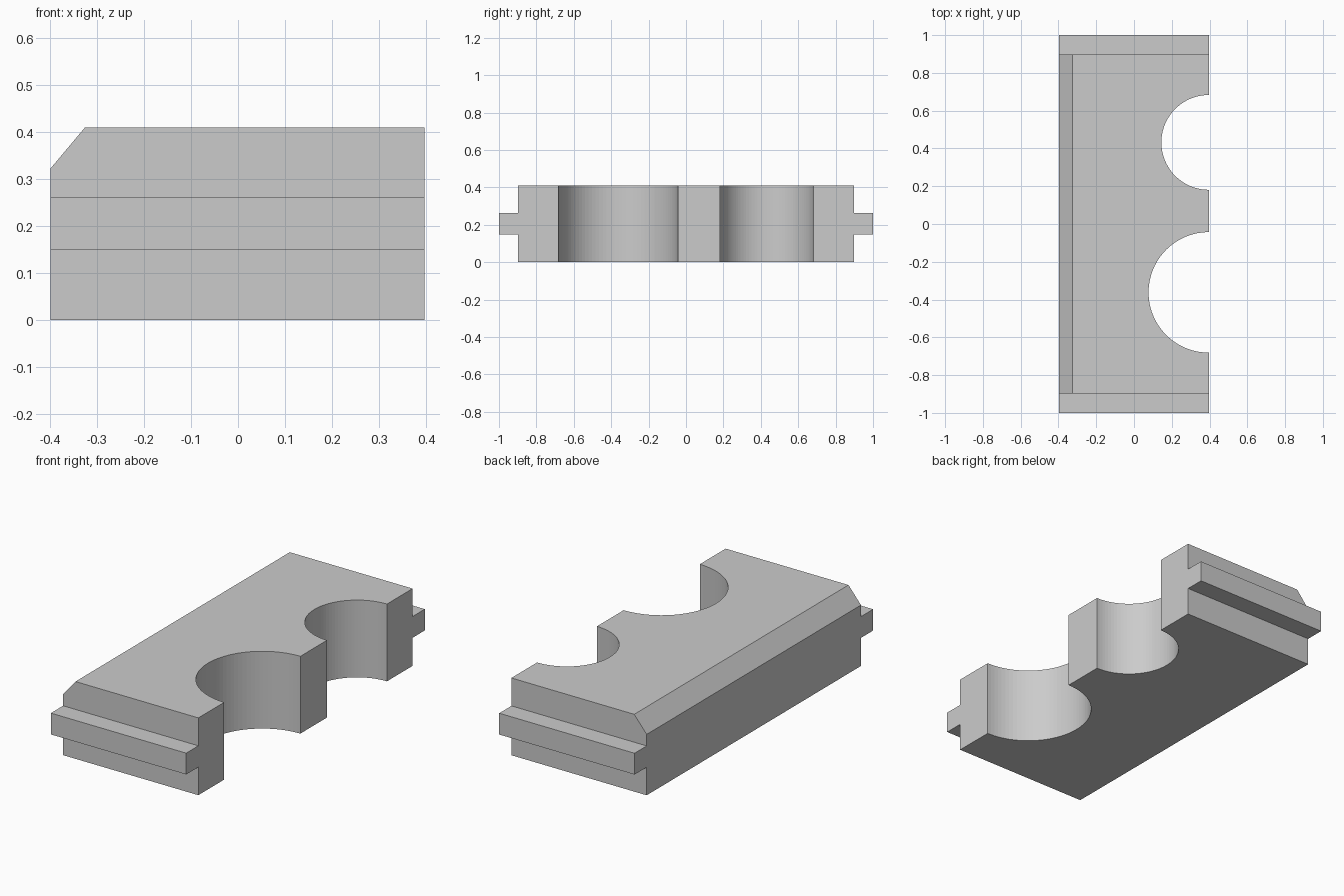
import bpy, bmesh, math
from mathutils import Vector

if "Cube" in bpy.data.objects:
    bpy.data.objects.remove(bpy.data.objects["Cube"], do_unlink=True)

X0, X1 = -0.398, 0.396      # closed side, scalloped side
Y_BODY, Y_END = 0.898, 1.0  # body end, tongue end
HEIGHT = 0.41

grey = bpy.data.materials.new("plain grey")
grey.use_nodes = True
colour = (0.6, 0.6, 0.6, 1)
grey.diffuse_color = colour
grey.node_tree.nodes["Principled BSDF"].inputs["Base Color"].default_value = colour


def add_object(name, bm):
    bmesh.ops.recalc_face_normals(bm, faces=bm.faces)
    mesh = bpy.data.meshes.new(name)
    bm.to_mesh(mesh)
    bm.free()
    mesh.materials.append(grey)
    obj = bpy.data.objects.new(name, mesh)
    bpy.context.collection.objects.link(obj)
    return obj


def extrude_outline(points, z0, z1):
    bm = bmesh.new()
    face = bm.faces.new([bm.verts.new((x, y, z0)) for x, y in points])
    result = bmesh.ops.extrude_face_region(bm, geom=[face], use_keep_orig=True)
    top = [v for v in result["geom"] if isinstance(v, bmesh.types.BMVert)]
    bmesh.ops.translate(bm, verts=top, vec=(0, 0, z1 - z0))
    return bm


def scallop(y, radius, steps=48):
    # Half circle biting into the +x side, from low y to high y
    angles = [math.pi * (1.5 - i / steps) for i in range(steps + 1)]
    return [(X1 + radius * math.cos(a), y + radius * math.sin(a)) for a in angles]


# Body: rectangle with two half-round cutouts
outline = [(X0, -Y_BODY), (X1, -Y_BODY)]
outline += scallop(-0.362, 0.319) + scallop(0.432, 0.251)
outline += [(X1, Y_BODY), (X0, Y_BODY)]
bm = extrude_outline(outline, 0, HEIGHT)

# Slanted cut along the upper edge of the closed side
slope = Vector((-0.087, 0, 0.073))
cut = bmesh.ops.bisect_plane(
    bm, geom=bm.verts[:] + bm.edges[:] + bm.faces[:],
    plane_co=(X0, 0, 0.323), plane_no=slope.normalized(), clear_outer=True)
edges = [e for e in cut["geom_cut"] if isinstance(e, bmesh.types.BMEdge)]
bmesh.ops.edgeloop_fill(bm, edges=edges)
body = add_object("body", bm)

# Tongues on both ends
parts = [body]
for name, side in (("front_tongue", -1), ("back_tongue", 1)):
    a, b = side * Y_BODY, side * Y_END
    bm = extrude_outline([(X0, a), (X1, a), (X1, b), (X0, b)], 0.149, 0.262)
    parts.append(add_object(name, bm))

# Smooth cutout walls, sharp corners
for obj in bpy.context.view_layer.objects:
    obj.select_set(obj in parts)
bpy.context.view_layer.objects.active = body
bpy.ops.object.shade_smooth_by_angle(angle=math.radians(30))
